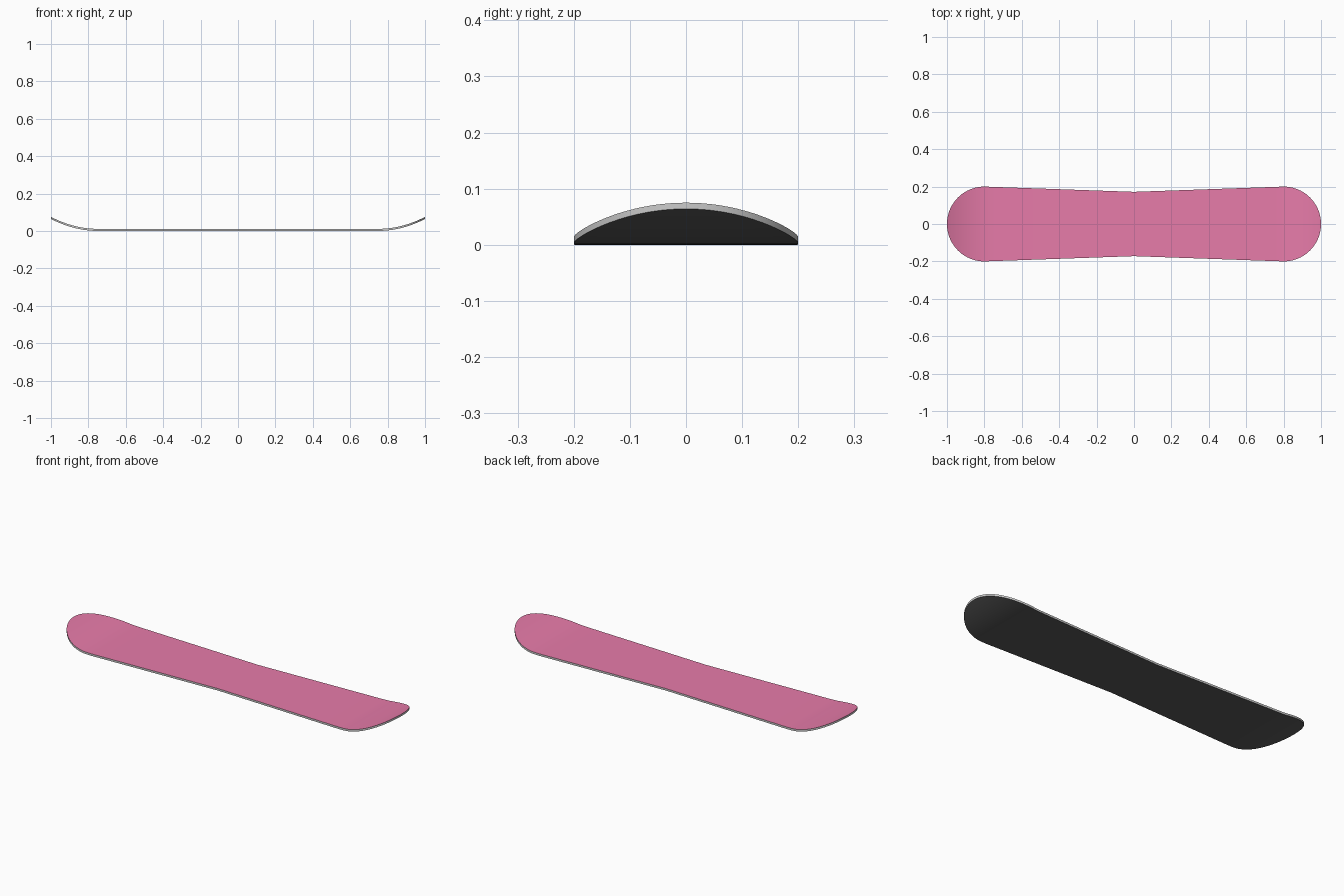
import bpy, bmesh, math

if "Cube" in bpy.data.objects:
    bpy.data.objects.remove(bpy.data.objects["Cube"])

THICK, TIP, BEND, LIFT = 0.011, 0.80, 0.75, 0.064
SEGS = 20


def half_width(x):
    """Straight sidecut to the waist, round tips."""
    a = abs(x)
    if a <= TIP:
        return 0.172 + 0.028 * a / TIP
    return math.sqrt(max(0.0, 0.04 - (a - TIP) ** 2))


def rise(x):
    """Nose and tail curl."""
    return LIFT * (max(0.0, abs(x) - BEND) / (1 - BEND)) ** 2


def material(name, color):
    m = bpy.data.materials.new(name)
    m.diffuse_color = (*color, 1)
    m.use_nodes = True
    m.node_tree.nodes["Principled BSDF"].inputs["Base Color"].default_value = m.diffuse_color
    return m


# Stations along the board, denser around the round tips
half = [0, 0.25, 0.5, 0.75, 0.775]
half += [TIP + 0.2 * math.sin(math.pi / 2 * i / SEGS) for i in range(SEGS + 1)]
xs = [-x for x in reversed(half[1:])] + half

# Base sheet: strips across the board
bm = bmesh.new()
cols = 8
rows = [[bm.verts.new((x, half_width(x) * (2 * j / cols - 1), rise(x)))
         for j in range(cols + 1)] for x in xs]
for r, s in zip(rows, rows[1:]):
    for j in range(cols):
        bm.faces.new((r[j], r[j + 1], s[j + 1], s[j]))
bmesh.ops.remove_doubles(bm, verts=bm.verts, dist=1e-5)

# Raise a copy to form the top sheet and the sidewall
base_faces = list(bm.faces)
for f in base_faces:
    f.material_index = 2
top = bmesh.ops.extrude_face_region(bm, geom=base_faces, use_keep_orig=True)["geom"]
for g in top:
    if isinstance(g, bmesh.types.BMVert):
        g.co.z += THICK
    elif isinstance(g, bmesh.types.BMFace):
        g.material_index = 0
caps = set(base_faces) | {g for g in top if isinstance(g, bmesh.types.BMFace)}
for f in bm.faces:
    if f not in caps:
        f.material_index = 1
bmesh.ops.recalc_face_normals(bm, faces=bm.faces)

mesh = bpy.data.meshes.new("snowboard_deck")
bm.to_mesh(mesh)
bm.free()
deck = bpy.data.objects.new("snowboard_deck", mesh)
bpy.context.collection.objects.link(deck)
for m in (material("top_pink", (0.8, 0.2, 0.4)),
          material("edge_grey", (0.7, 0.7, 0.7)),
          material("base_black", (0.1, 0.1, 0.1))):
    mesh.materials.append(m)

bpy.context.view_layer.objects.active = deck
deck.select_set(True)
bpy.ops.object.shade_smooth_by_angle(angle=math.radians(30))
